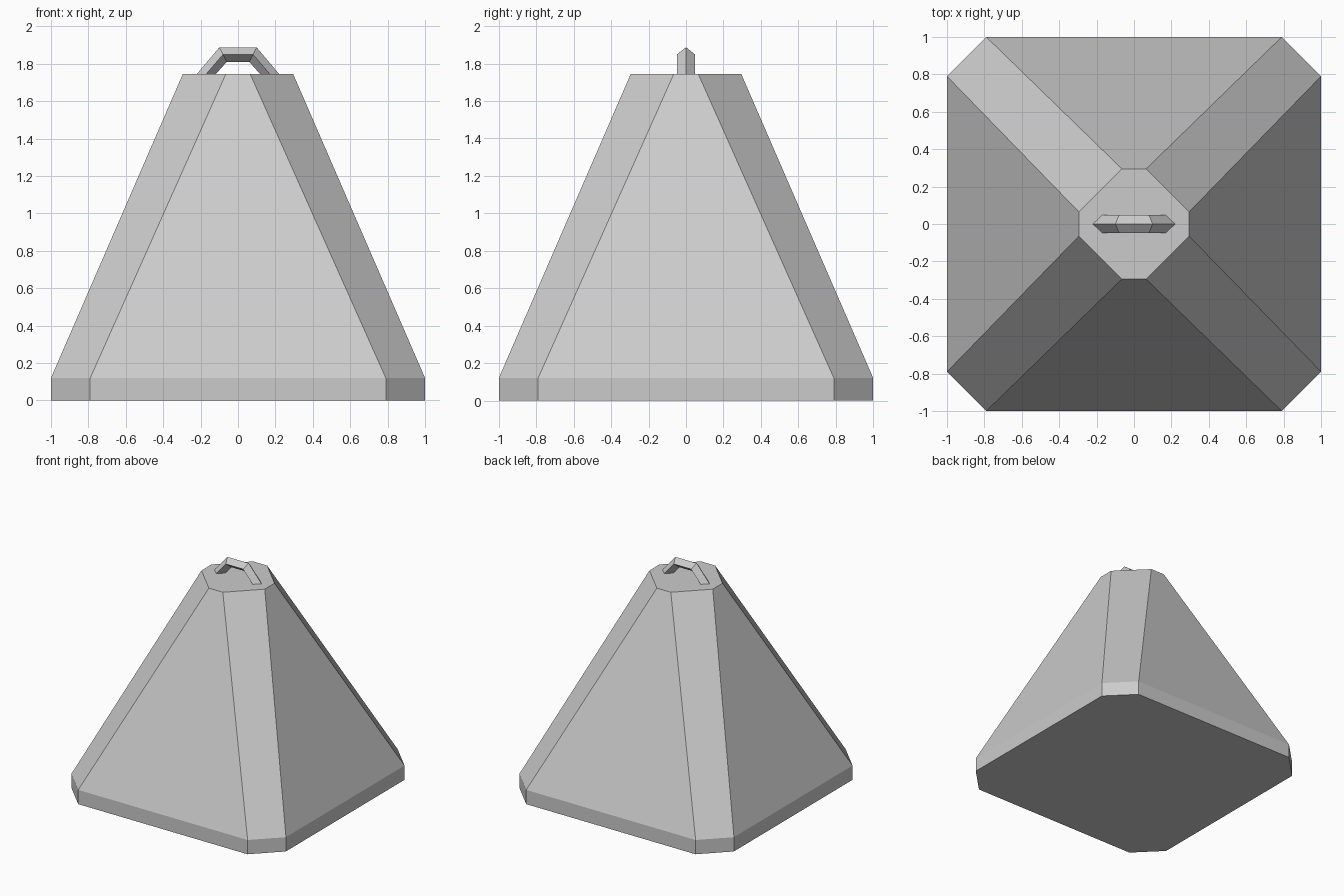
import bpy, bmesh

old = bpy.data.objects.get("Cube")
if old:
    bpy.data.objects.remove(old, do_unlink=True)

grey = bpy.data.materials.new("light_grey")
grey.use_nodes = True
GREY = (0.6, 0.6, 0.6, 1)
grey.diffuse_color = GREY
grey.node_tree.nodes["Principled BSDF"].inputs["Base Color"].default_value = GREY


def loft(name, rings):
    """Skin a row of closed rings and cap both ends."""
    bm = bmesh.new()
    loops = [[bm.verts.new(p) for p in ring] for ring in rings]
    n = len(loops[0])
    for a, b in zip(loops, loops[1:]):
        for i in range(n):
            j = (i + 1) % n
            bm.faces.new((a[i], a[j], b[j], b[i]))
    bm.faces.new(loops[0])
    bm.faces.new(loops[-1])
    bmesh.ops.recalc_face_normals(bm, faces=bm.faces)
    mesh = bpy.data.meshes.new(name)
    bm.to_mesh(mesh)
    bm.free()
    mesh.materials.append(grey)
    obj = bpy.data.objects.new(name, mesh)
    bpy.context.collection.objects.link(obj)
    return obj


def chamfered_square(half, flat, z):
    """Square outline with cut corners; flat is half the straight side."""
    quarter = [(half, -flat), (half, flat)]
    ring = []
    for _ in range(4):
        ring += [(x, y, z) for x, y in quarter]
        quarter = [(-y, x) for x, y in quarter]
    return ring


# Tapered body with a short upright base
TOP = 1.745
loft("weight_body", [chamfered_square(1, 0.79, 0),
                     chamfered_square(1, 0.79, 0.12),
                     chamfered_square(0.295, 0.065, TOP)])

# Handle: a diamond-section bar bent into three straight runs
outer, middle, inner = (0.22, 0.10, 1.887), (0.17, 0.08, 1.85), (0.118, 0.06, 1.81)


def handle_ring(side, at_foot):
    ring = []
    for (foot, bend, z), y in ((outer, 0), (middle, 0.047), (inner, 0), (middle, -0.047)):
        ring.append((side * (foot if at_foot else bend), y, TOP if at_foot else z))
    return ring


loft("carry_handle", [handle_ring(-1, True), handle_ring(-1, False),
                      handle_ring(1, False), handle_ring(1, True)])
